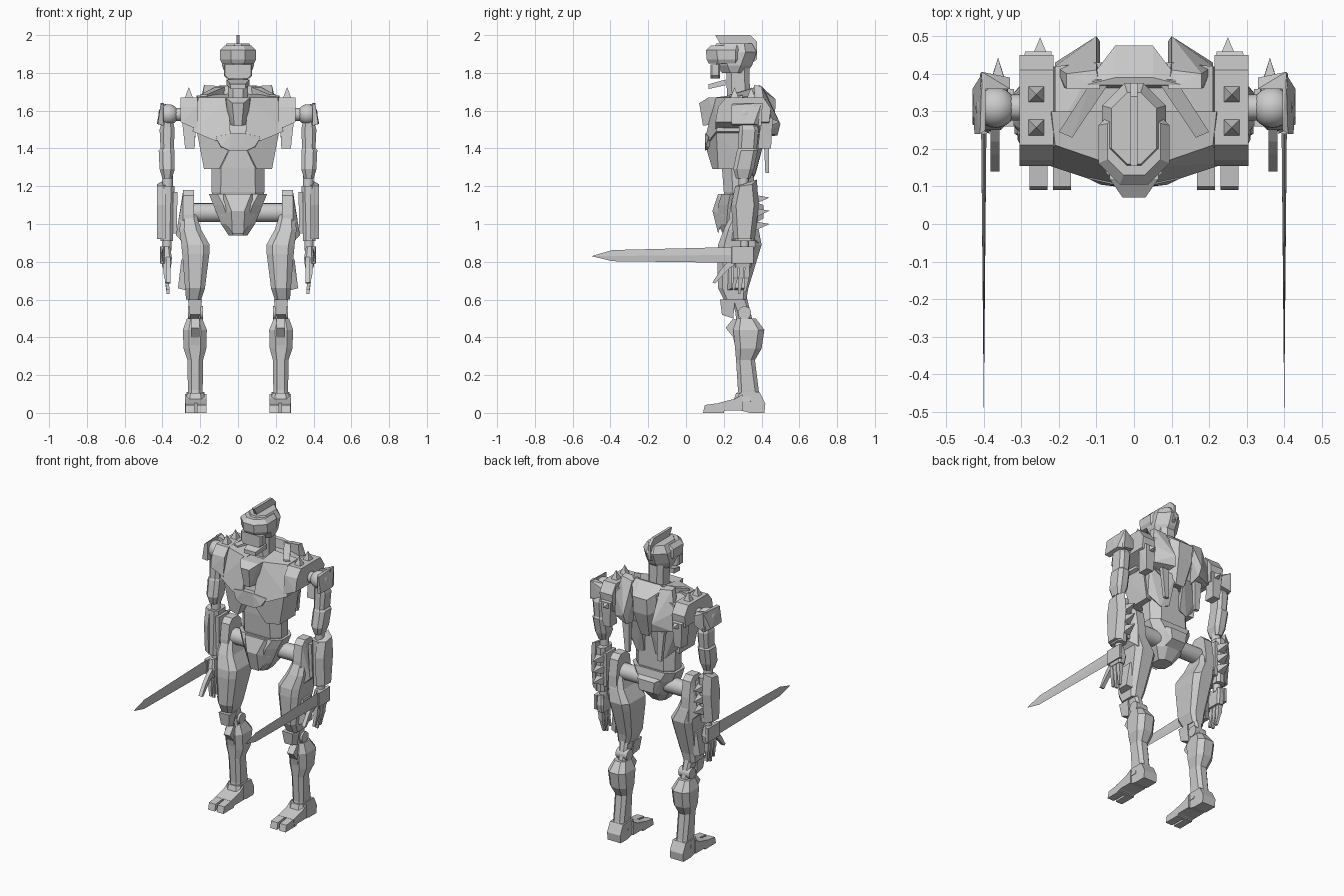
import bpy, bmesh, math
from mathutils import Vector, Matrix

metal = bpy.data.materials.new("grey_metal")
metal.diffuse_color = (0.6, 0.6, 0.6, 1)


def finish(name, bm, pair=False):
    """Turn a bmesh into an object, plus its mirror image when pair is set."""
    bmesh.ops.recalc_face_normals(bm, faces=bm.faces[:])
    for side in ((1, -1) if pair else (1,)):
        mesh = bpy.data.meshes.new(name)
        if side < 0:
            bm.transform(Matrix.Scale(-1, 4, (1, 0, 0)))
            bmesh.ops.reverse_faces(bm, faces=bm.faces[:])
        bm.to_mesh(mesh)
        mesh.materials.append(metal)
        label = name + ("_left" if side > 0 else "_right") if pair else name
        bpy.context.collection.objects.link(bpy.data.objects.new(label, mesh))
    bm.free()


def loft(name, rows, cut=0.25, pair=False):
    """Stack of chamfered rectangles: rows of (z, x0, x1, y0, y1)."""
    bm = bmesh.new()
    rings = []
    for z, x0, x1, y0, y1 in rows:
        c = cut * min(x1 - x0, y1 - y0)
        pts = [(x0 + c, y0), (x1 - c, y0), (x1, y0 + c), (x1, y1 - c),
               (x1 - c, y1), (x0 + c, y1), (x0, y1 - c), (x0, y0 + c)]
        if cut == 0:
            pts = [(x0, y0), (x1, y0), (x1, y1), (x0, y1)]
        rings.append([bm.verts.new((x, y, z)) for x, y in pts])
    n = len(rings[0])
    for a, b in zip(rings, rings[1:]):
        for i in range(n):
            bm.faces.new((a[i], a[(i + 1) % n], b[(i + 1) % n], b[i]))
    bm.faces.new(rings[0][::-1])
    bm.faces.new(rings[-1])
    finish(name, bm, pair)


def prism(name, yz, x0, x1, pair=False):
    """Side profile in (y, z) given thickness along x."""
    bm = bmesh.new()
    a = [bm.verts.new((x0, y, z)) for y, z in yz]
    b = [bm.verts.new((x1, y, z)) for y, z in yz]
    bm.faces.new(a)
    bm.faces.new(b[::-1])
    for i in range(len(a)):
        j = (i + 1) % len(a)
        bm.faces.new((a[i], b[i], b[j], a[j]))
    finish(name, bm, pair)


def hull(name, pts, pair=False, sym=False):
    """Convex faceted block around the points."""
    bm = bmesh.new()
    for x, y, z in pts + ([(-x, y, z) for x, y, z in pts if x] if sym else []):
        bm.verts.new((x, y, z))
    bmesh.ops.convex_hull(bm, input=bm.verts[:])
    loose = [v for v in bm.verts if not v.link_faces]
    bmesh.ops.delete(bm, geom=loose, context='VERTS')
    bmesh.ops.dissolve_limit(bm, angle_limit=0.06, verts=bm.verts[:], edges=bm.edges[:])
    finish(name, bm, pair)


def rod(name, a, b, r0, r1, sides=12, pair=False, spin=0):
    """Cylinder, cone or pyramid from a to b."""
    a, b = Vector(a), Vector(b)
    bm = bmesh.new()
    m = Matrix.Translation((a + b) / 2) @ (b - a).to_track_quat('Z', 'Y').to_matrix().to_4x4()
    bmesh.ops.create_cone(bm, cap_ends=True, segments=sides, radius1=r0, radius2=r1,
                          depth=(b - a).length, matrix=m @ Matrix.Rotation(spin, 4, 'Z'))
    if sides >= 12:
        for f in bm.faces:
            f.smooth = len(f.verts) == 4
    finish(name, bm, pair)


# Head: neck, skull, visor, face mask, jaw and crest
loft("neck", [(1.6, -.05, .05, .22, .34), (1.88, -.055, .055, .21, .335)])
loft("skull", [(1.8, -.07, .07, .19, .32), (1.84, -.085, .085, .16, .35),
               (1.91, -.085, .085, .14, .375), (1.955, -.06, .06, .16, .35)], .35)
loft("visor", [(1.85, -.085, .085, .12, .31), (1.87, -.095, .095, .11, .32),
               (1.92, -.095, .095, .105, .32), (1.945, -.07, .07, .13, .31)], .3)
loft("face_mask", [(1.77, -.06, .06, .13, .18), (1.785, -.075, .075, .13, .18),
                   (1.845, -.075, .075, .13, .18)], .15)
hull("jaw", [(.04, .12, 1.715), (.04, .12, 1.74), (.06, .21, 1.735), (.06, .21, 1.765)], sym=True)
prism("crest", [(.155, 2), (.34, 2), (.375, 1.965), (.375, 1.87), (.33, 1.84), (.3, 1.94), (.18, 1.955)],
      -.009, .009)

# Torso: prow-shaped chest, lower ribs, collar wedge
hull("pectoral_plate", [(.21, .21, 1.67), (.05, .155, 1.67), (.04, .105, 1.47), (.12, .12, 1.44),
                        (.24, .16, 1.49), (.22, .3, 1.68), (.05, .3, 1.69), (.23, .3, 1.49),
                        (.04, .3, 1.44)], pair=True)
hull("upper_chest_core", [(.05, .17, 1.66), (.05, .13, 1.48), (.21, .24, 1.67), (.21, .42, 1.65),
                          (.1, .43, 1.68), (.23, .4, 1.5), (.1, .39, 1.42), (.2, .24, 1.5)], sym=True)
hull("rib_plate", [(.03, .105, 1.47), (.22, .16, 1.5), (.18, .17, 1.29), (.1, .14, 1.29), (.05, .11, 1.39),
                   (.21, .33, 1.5), (.18, .33, 1.29), (.09, .3, 1.3), (.03, .3, 1.47)], pair=True)
hull("sternum_plate", [(.12, .12, 1.46), (.09, .105, 1.41), (.05, .1, 1.39), (.03, .1, 1.48),
                       (.1, .25, 1.4), (.1, .25, 1.48)], sym=True)
hull("collar_wedge", [(.065, .12, 1.67), (.03, .07, 1.64), (.02, .09, 1.52), (.05, .16, 1.53),
                      (.07, .2, 1.67)], sym=True)
hull("collar_strap", [(.06, .385, 1.73), (.11, .385, 1.73), (.2, .245, 1.685), (.165, .23, 1.685),
                      (.06, .385, 1.64), (.11, .385, 1.64), (.2, .245, 1.64), (.165, .23, 1.64)], pair=True)
loft("abdomen", [(1.13, -.13, .13, .21, .35), (1.17, -.14, .14, .2, .36),
                 (1.3, -.14, .14, .19, .36), (1.42, -.08, .08, .19, .36)], .3)

# Back: upper plate, tilted wings, lower spine blocks
hull("upper_back_plate", [(.05, .475, 1.66), (.13, .37, 1.73), (.13, .37, 1.6), (.05, .39, 1.735),
                          (.05, .47, 1.56), (.03, .42, 1.4), (.1, .35, 1.6)], sym=True)
hull("back_wing", [(.09, .36, 1.73), (.18, .36, 1.735), (.18, .4, 1.73), (.1, .41, 1.72), (.21, .42, 1.6),
                   (.1, .5, 1.53), (.21, .43, 1.48), (.09, .485, 1.47), (.1, .38, 1.45),
                   (.2, .37, 1.47)], pair=True)
hull("back_fin", [(.1, .41, 1.48), (.15, .41, 1.48), (.1, .44, 1.46), (.15, .44, 1.46),
                  (.1, .42, 1.27), (.13, .42, 1.27), (.1, .44, 1.27), (.13, .44, 1.27)], pair=True)
hull("lower_back_plate", [(.2, .38, 1.48), (.03, .42, 1.46), (.04, .37, 1.27), (.1, .36, 1.25),
                          (.17, .33, 1.32), (.19, .3, 1.46), (.05, .3, 1.28)], pair=True)

# Shoulder pads with spikes
hull("shoulder_pad", [(x, y, z) for x, lo in ((.215, 1.5), (.305, 1.54))
                      for y, z in ((.21, 1.67), (.41, 1.67), (.17, 1.62), (.155, lo), (.45, 1.61), (.44, lo))],
     pair=True)
hull("pad_rear_block", [(.22, .4, 1.58), (.3, .4, 1.58), (.22, .46, 1.56), (.29, .46, 1.56),
                        (.23, .45, 1.4), (.28, .45, 1.4), (.23, .38, 1.4), (.28, .38, 1.4)], pair=True)
for y in (.257, .345):
    rod("pad_spike", (.26, y, 1.665), (.26, y, 1.725), .032, 0, 4, True, math.pi / 4)
rod("pad_rear_spike", (.25, .44, 1.54), (.25, .497, 1.54), .034, 0, 4, True, math.pi / 4)

# Pelvis with crossbar and front and rear plates
rod("hip_bar", (-.25, .3, 1.06), (.25, .3, 1.06), .05, .05, 20)
loft("pelvis", [(.94, -.05, .05, .2, .31), (1.0, -.09, .09, .17, .36),
                (1.1, -.13, .13, .17, .38), (1.16, -.155, .155, .19, .37)], .25)
hull("pelvis_front_plate", [(.07, .17, 1.16), (.035, .14, 1.07), (.03, .17, .95), (.09, .2, 1.04),
                            (.1, .24, 1.15)], sym=True)
hull("pelvis_rear_plate", [(.09, .36, 1.12), (.06, .41, 1.1), (.05, .41, 1.03), (.06, .36, 1.0)], sym=True)

# Legs: hip guard, thigh, knee, shin, foot
hull("hip_guard", [(x, .305 + r * s, z) for x in (.232, .29)
                   for s in (-1, 1) for z, r in ((1.18, .03), (1.15, .06), (1.05, .075), (.9, .08))]
     + [(.328, .27, .94), (.328, .34, .94), (.31, .27, .99), (.31, .34, .99)], pair=True)
loft("thigh", [(.6, .195, .275, .2, .32), (.66, .175, .28, .17, .33), (.84, .152, .295, .165, .385),
               (.89, .15, .3, .17, .4), (.97, .195, .31, .2, .385), (1.05, .22, .3, .24, .36)], .22, True)
hull("thigh_side_plate", [(.28, .22, .82), (.28, .33, .82), (.3, .24, .81), (.3, .32, .81), (.318, .24, .66),
                          (.318, .31, .66), (.28, .22, .65), (.28, .32, .65)], pair=True)
loft("knee_link", [(.46, .195, .25, .27, .36), (.54, .2, .25, .26, .34), (.62, .2, .26, .23, .32)], .25, True)
hull("knee_cap", [(.19, .18, .6), (.265, .18, .6), (.2, .19, .52), (.255, .19, .52), (.21, .25, .5),
                  (.25, .25, .5), (.19, .26, .6), (.265, .26, .6)], pair=True)
rod("knee_joint", (.185, .31, .53), (.265, .31, .53), .035, .035, 12, True)
loft("shin", [(.07, .19, .262, .27, .4), (.12, .187, .265, .275, .385), (.28, .185, .268, .265, .365),
              (.34, .168, .288, .26, .4), (.44, .165, .292, .25, .415), (.5, .19, .27, .27, .37)], .25, True)
prism("shin_blade", [(.21, .45), (.25, .5), (.3, .48), (.3, .3), (.27, .3), (.25, .4)], .205, .25, True)
prism("forefoot", [(.18, 0), (.21, .012), (.3, .012), (.3, .1), (.26, .075), (.17, .052)], .168, .28, True)
prism("heel", [(.29, .012), (.34, 0), (.415, 0), (.42, .05), (.39, .11), (.29, .11)], .178, .272, True)
for x in (.168, .23):
    prism("toe", [(.09, 0), (.2, 0), (.2, .055), (.1, .042)], x, x + .048, True)
loft("ankle_cuff", [(.06, .175, .275, .25, .36), (.105, .18, .27, .265, .36)], .2, True)

# Arms: ball joint, shoulder cap, upper arm, elbow, forearm
bm = bmesh.new()
bmesh.ops.create_uvsphere(bm, u_segments=24, v_segments=14, radius=.054,
                          matrix=Matrix.Translation((.368, .31, 1.58)))
for f in bm.faces:
    f.smooth = True
finish("shoulder_ball", bm, True)
rod("shoulder_pin", (.29, .31, 1.58), (.33, .31, 1.58), .035, .035, 12, True)
hull("shoulder_cap", [(.425, .24, 1.53), (.41, .24, 1.63), (.395, .25, 1.64), (.395, .25, 1.52),
                      (.405, .4, 1.64), (.395, .4, 1.64), (.43, .36, 1.53), (.395, .4, 1.52)], pair=True)
hull("shoulder_cap_rear", [(.33, .36, 1.62), (.33, .39, 1.6), (.33, .36, 1.54), (.33, .39, 1.54),
                           (.41, .36, 1.64), (.405, .405, 1.64), (.41, .36, 1.52), (.41, .4, 1.52)], pair=True)
loft("upper_arm", [(1.24, .35, .4, .265, .34), (1.29, .335, .415, .25, .36), (1.39, .335, .42, .27, .38),
                   (1.4, .34, .41, .275, .375), (1.5, .335, .415, .28, .385), (1.55, .345, .4, .28, .36)],
     .25, True)
rod("elbow", (.372, .305, 1.17), (.372, .305, 1.28), .028, .028, 12, True)
loft("forearm_core", [(.91, .345, .41, .26, .36), (1.2, .335, .41, .26, .37)], .25, True)
hull("forearm_shell", [(x, y, z) for x, d in ((.385, 0), (.43, .025))
                       for y, z in ((.25 + d, .92), (.365 - d, .92), (.24 + d, 1.1), (.385 - d, 1.1),
                                    (.26 + d, 1.2), (.375 - d, 1.235 - d))], pair=True)
loft("forearm_inner_plate", [(.95, .325, .345, .27, .35), (1.17, .32, .345, .26, .36)], 0, True)
for z in (1.13, 1.06, .99):
    rod("forearm_spike", (.362, .36, z), (.362, .443, z + .01), .036, 0, 4, True, math.pi / 4)

# Hands: wrist, palm, fingers, thumb, and forward blade
rod("wrist", (.375, .31, .86), (.375, .31, .94), .024, .024, 12, True)
loft("palm", [(.77, .355, .4, .255, .345), (.82, .35, .41, .25, .355), (.88, .36, .4, .265, .345)], .2, True)
for i, (y, end) in enumerate(((.265, .65), (.295, .63), (.325, .64))):
    loft("finger_%d" % (i + 1), [(end, .362, .378, y - .02, y - .008), (.71, .368, .388, y - .016, y + .008),
                                 (.72, .365, .392, y - .016, y + .01), (.79, .37, .398, y - .012, y + .012)],
         0, True)
prism("thumb", [(.27, .84), (.22, .8), (.185, .76), (.14, .69), (.155, .685), (.205, .74), (.235, .77),
                (.28, .79)], .358, .382, True)
loft("blade_mount", [(.79, .39, .412, .24, .36), (.88, .39, .412, .24, .36)], .15, True)
hull("blade", [(.4, -.5, .83), (.4, -.39, .862), (.4, -.39, .803), (.396, -.39, .833), (.404, -.39, .833),
               (.4, .25, .878), (.4, .25, .795), (.393, .25, .836), (.407, .25, .836)], pair=True)
